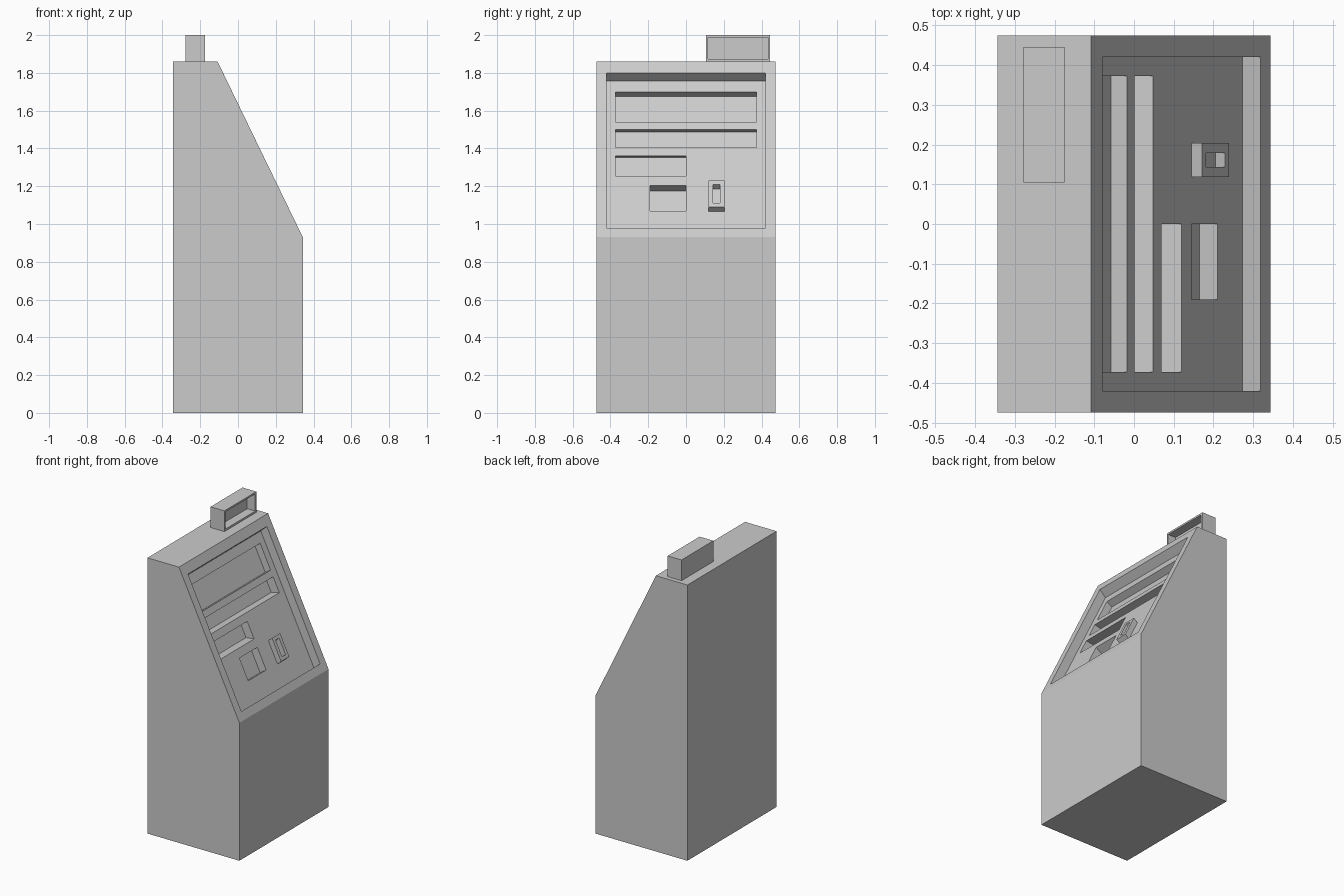
import bpy, bmesh

if "Cube" in bpy.data.objects:
    bpy.data.objects.remove(bpy.data.objects["Cube"])

HALF_X, HALF_Y = 0.343, 0.475
LIP_Z, TOP_Z, TOP_X = 0.93, 1.86, -0.108
RUN = (HALF_X - TOP_X) / (TOP_Z - LIP_Z)      # x lost per unit z on the slope


def prism(name, profile, y0, y1):
    """Extrude an XZ profile from y0 to y1."""
    bm = bmesh.new()
    face = bm.faces.new([bm.verts.new((x, y0, z)) for x, z in profile])
    ext = bmesh.ops.extrude_face_region(bm, geom=[face])
    bmesh.ops.translate(bm, vec=(0, y1 - y0, 0),
                        verts=[g for g in ext["geom"] if isinstance(g, bmesh.types.BMVert)])
    bmesh.ops.recalc_face_normals(bm, faces=bm.faces)
    me = bpy.data.meshes.new(name)
    bm.to_mesh(me)
    bm.free()
    ob = bpy.data.objects.new(name, me)
    bpy.context.collection.objects.link(ob)
    return ob


def offset(shift):
    """Horizontal offset of a plane parallel to the slope after a shift."""
    return shift[0] + shift[1] * RUN


def slanted(name, z0, z1, y0, y1, off, shift, back):
    """Sheared block standing on a plane parallel to the slope."""
    def pt(z, k):
        x = HALF_X - RUN * (z - LIP_Z) + off
        return (x + shift[0] * k, z + shift[1] * k)
    return prism(name, [pt(z0, -back), pt(z1, -back), pt(z1, 1), pt(z0, 1)], y0, y1)


def cut(target, cutter):
    cutter.hide_render = True
    mod = target.modifiers.new("cut", 'BOOLEAN')
    mod.operation = 'DIFFERENCE'
    mod.solver = 'EXACT'
    mod.object = cutter
    bpy.context.view_layer.objects.active = target
    bpy.ops.object.modifier_apply(modifier=mod.name)
    bpy.data.objects.remove(cutter, do_unlink=True)


# Cabinet with sloping front
body = prism("cabinet", [(-HALF_X, 0), (HALF_X, 0), (HALF_X, LIP_Z),
                         (TOP_X, TOP_Z), (-HALF_X, TOP_Z)], -HALF_Y, HALF_Y)

# Sunken control panel
PANEL = (-0.045, -0.042)
cut(body, slanted("panel_cutter", 0.98, 1.80, -0.42, 0.42, 0, PANEL, 0.3))
panel_off = offset(PANEL)

# Screen, shelf slots and tray: z0, z1, y0, y1, inward shift
for z0, z1, y0, y1, shift in [
    (1.54, 1.70, -0.373, 0.373, (-0.04, -0.025)),
    (1.405, 1.50, -0.373, 0.373, (-0.06, -0.014)),
    (1.255, 1.36, -0.373, 0.0, (-0.06, -0.007)),
    (1.07, 1.205, -0.19, 0.0, (-0.045, -0.03)),
]:
    cut(body, slanted("slot_cutter", z0, z1, y0, y1, panel_off, shift, 0.3))

# Raised reader with a small slot
RAISE = (0.027, 0.025)
reader = slanted("reader", 1.065, 1.205, 0.118, 0.204, panel_off, RAISE, 0.05)
cut(reader, slanted("reader_cutter", 1.11, 1.21, 0.143, 0.179,
                    panel_off + offset(RAISE), (-0.024, -0.025), 0.3))

# Sign box on top with a recessed window
sign = prism("sign_box", [(-0.278, TOP_Z), (-0.175, TOP_Z),
                          (-0.175, 2.0), (-0.278, 2.0)], 0.105, 0.445)
cut(sign, prism("sign_cutter", [(-0.235, 1.873), (-0.1, 1.873),
                                (-0.1, 1.988), (-0.235, 1.988)], 0.117, 0.433))
